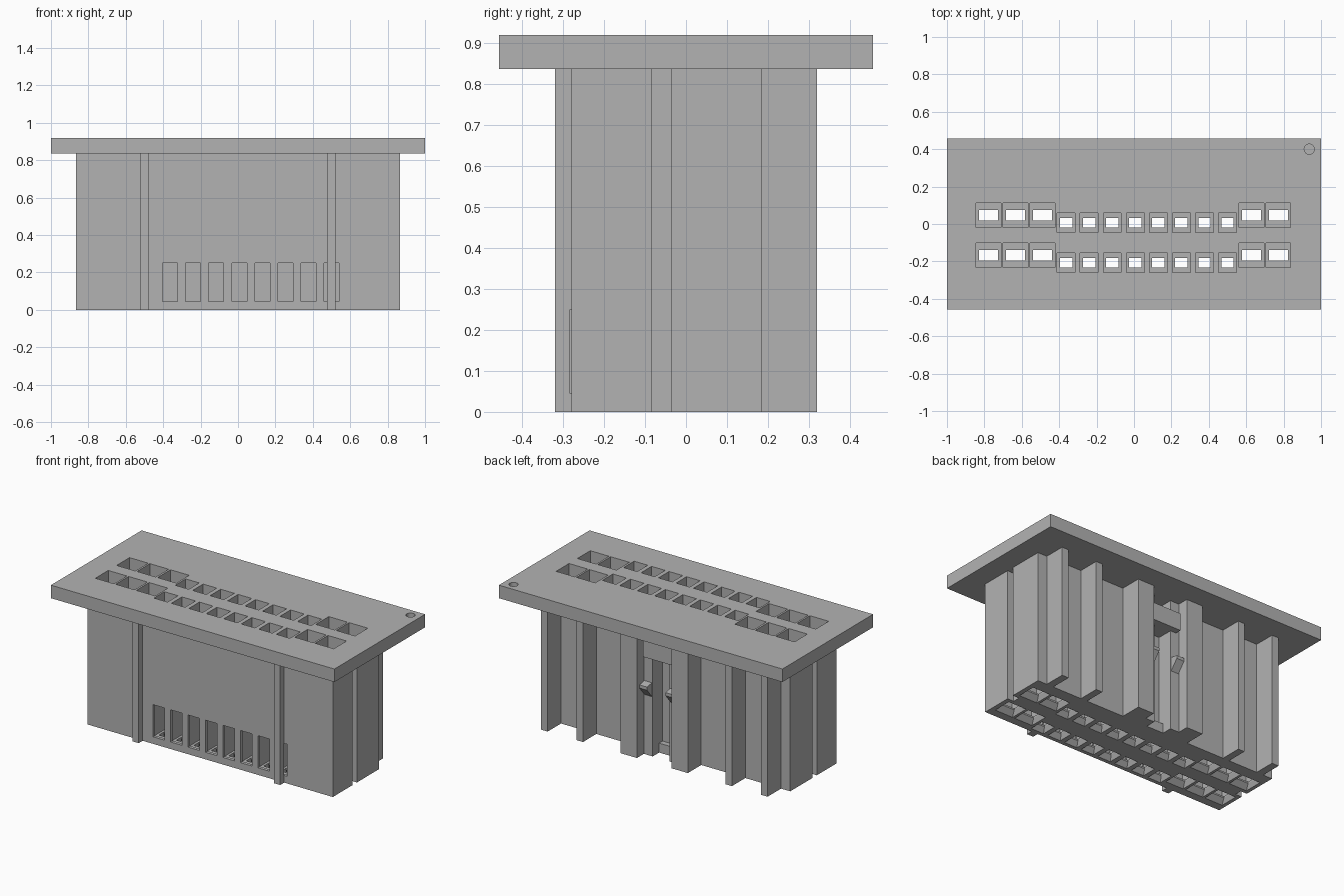
import bpy
import bmesh

old = bpy.data.objects.get("Cube")
if old:
    bpy.data.objects.remove(old, do_unlink=True)

grey = bpy.data.materials.new("housing_grey")
grey.use_nodes = True
grey.diffuse_color = (0.45, 0.45, 0.45, 1)
grey.node_tree.nodes["Principled BSDF"].inputs["Base Color"].default_value = grey.diffuse_color


def finish(name, bm):
    """Turn a bmesh into a named, flat-shaded grey object."""
    bmesh.ops.recalc_face_normals(bm, faces=bm.faces)
    mesh = bpy.data.meshes.new(name)
    bm.to_mesh(mesh)
    bm.free()
    mesh.materials.append(grey)
    obj = bpy.data.objects.new(name, mesh)
    bpy.context.collection.objects.link(obj)
    return obj


def loft(bm, rings):
    """Closed solid through rings of equal point count."""
    loops = [[bm.verts.new(p) for p in ring] for ring in rings]
    count = len(loops[0])
    for low, high in zip(loops, loops[1:]):
        for i in range(count):
            j = (i + 1) % count
            bm.faces.new((low[i], low[j], high[j], high[i]))
    bm.faces.new(loops[0])
    bm.faces.new(loops[-1])


def rectangle(x, y, half_x, half_y, z):
    return [(x + sx * half_x, y + sy * half_y, z)
            for sx, sy in ((-1, -1), (1, -1), (1, 1), (-1, 1))]


def add_box(bm, x, y, z):
    cx, cy = sum(x) / 2, sum(y) / 2
    loft(bm, [rectangle(cx, cy, x[1] - cx, y[1] - cy, h) for h in z])


def box(name, x, y, z):
    bm = bmesh.new()
    add_box(bm, x, y, z)
    return finish(name, bm)


def cut(target, cutter):
    mod = target.modifiers.new("cut", "BOOLEAN")
    mod.operation = "DIFFERENCE"
    mod.solver = "EXACT"
    mod.object = cutter
    bpy.context.view_layer.objects.active = target
    bpy.ops.object.modifier_apply(modifier=mod.name)


PLATE_BOTTOM, PLATE_TOP = 0.837, 0.92
FRONT, BACK, RIB = -0.28, 0.185, 0.32

# Ribbed housing: half outline mirrored across x, then extruded
half = [(0.477, FRONT), (0.477, -RIB), (0.522, -RIB), (0.522, FRONT),
        (0.865, FRONT), (0.865, -0.083), (0.82, -0.083), (0.82, -0.037),
        (0.865, -0.037), (0.865, BACK)]
for outer, inner in ((0.8, 0.752), (0.548, 0.503)):
    half += [(outer, BACK), (outer, RIB), (inner, RIB), (inner, BACK)]
half += [(0.237, BACK), (0.237, RIB), (0.122, RIB), (0.122, 0.25),
         (0.06, 0.25), (0.06, 0.15)]
outline = half + [(-x, y) for x, y in reversed(half)]
bm = bmesh.new()
loft(bm, [[(x, y, z) for x, y in outline] for z in (0, PLATE_BOTTOM)])
housing = finish("housing", bm)

# Top flange
flange = box("top_flange", (-1, 1), (-0.457, 0.457), (PLATE_BOTTOM, PLATE_TOP))

# Contact cavities: straight well, small floor hole, funnel underneath
small_x = [-0.363 + 0.1233 * i for i in range(8)]
large_x = [-0.778, -0.634, -0.489, 0.628, 0.772]
small = (0.048, 0.053, 0.033, 0.025)
large = (0.066, 0.065, 0.051, 0.029)
bm = bmesh.new()
for columns, rows, size in ((small_x, (0.007, -0.207), small),
                            (large_x, (0.047, -0.167), large)):
    well_x, well_y, hole_x, hole_y = size
    for x in columns:
        for y in rows:
            loft(bm, [rectangle(x, y, well_x, well_y, 1),
                      rectangle(x, y, well_x, well_y, 0.04),
                      rectangle(x, y, hole_x, hole_y, 0.04),
                      rectangle(x, y, hole_x, hole_y, 0.03),
                      rectangle(x, y, well_x, well_y, -0.005)])
cavities = finish("cavity_cutter", bm)

# Front windows opening into the small wells
bm = bmesh.new()
for x in small_x:
    add_box(bm, (x - 0.04, x + 0.04), (-0.283, -0.24), (0.045, 0.25))
windows = finish("window_cutter", bm)

# Round polarity mark in the flange corner
bpy.ops.mesh.primitive_cylinder_add(vertices=32, radius=0.027, depth=0.08,
                                    location=(0.937, 0.4, PLATE_TOP))
mark = bpy.context.object

cut(housing, cavities)
cut(housing, windows)
cut(flange, cavities)
cut(flange, mark)
for helper in (cavities, windows, mark):
    bpy.data.objects.remove(helper, do_unlink=True)

# Rear latch: bridge, floor ledge and a pair of hooks
box("latch_bridge", (-0.1, 0.1), (0.14, 0.29), (0.64, 0.75))
box("latch_ledge", (-0.06, 0.06), (0.14, BACK), (0, 0.06))
hook = [(0.24, 0.47), (0.3, 0.46), (0.3, 0.44), (0.25, 0.38), (0.24, 0.38)]
for side, name in ((1, "left"), (-1, "right")):
    bm = bmesh.new()
    loft(bm, [[(side * x, y, z) for y, z in hook] for x in (0.065, 0.118)])
    finish(name + "_latch_hook", bm)
